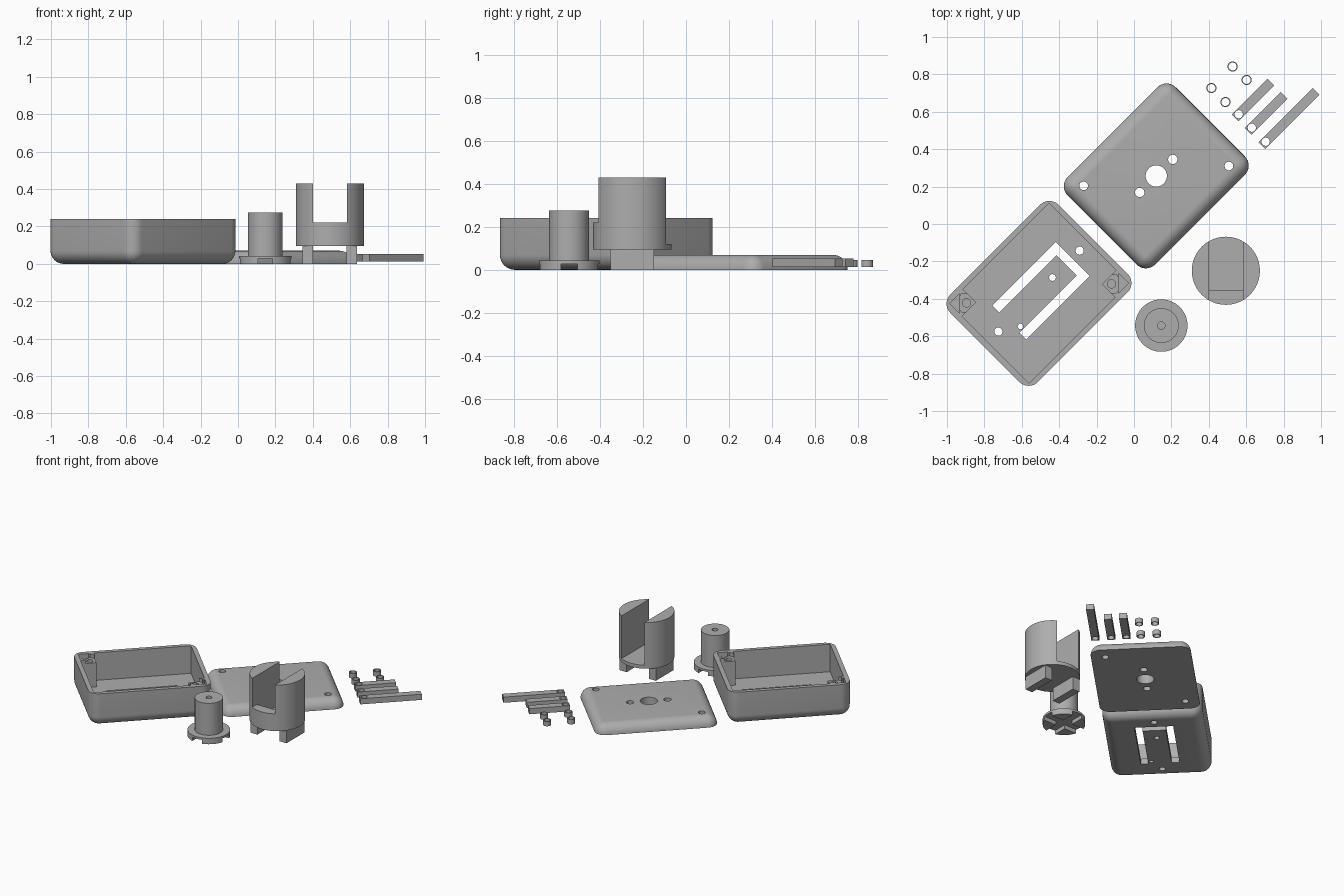
import bpy, bmesh, math
from mathutils import Matrix, Vector

if "Cube" in bpy.data.objects:
    bpy.data.objects.remove(bpy.data.objects["Cube"])

grey = bpy.data.materials.new("plain_grey")
grey.diffuse_color = (0.42, 0.42, 0.42, 1)
grey.use_nodes = True
grey.node_tree.nodes["Principled BSDF"].inputs["Base Color"].default_value = grey.diffuse_color


def finish(bm, name):
    bmesh.ops.remove_doubles(bm, verts=bm.verts, dist=1e-5)
    bmesh.ops.recalc_face_normals(bm, faces=bm.faces)
    me = bpy.data.meshes.new(name)
    bm.to_mesh(me)
    bm.free()
    me.materials.append(grey)
    ob = bpy.data.objects.new(name, me)
    bpy.context.collection.objects.link(ob)
    return ob


def loft(name, rings):
    """Skin a stack of equal-length point rings and cap both ends."""
    bm = bmesh.new()
    vs = [[bm.verts.new(p) for p in r] for r in rings]
    n = len(vs[0])
    for a, b in zip(vs, vs[1:]):
        for i in range(n):
            bm.faces.new((a[i], a[(i + 1) % n], b[(i + 1) % n], b[i]))
    bm.faces.new(vs[0][::-1])
    bm.faces.new(vs[-1])
    return finish(bm, name)


def prism(name, pts, z0, z1):
    return loft(name, [[(x, y, z) for x, y in pts] for z in (z0, z1)])


def block(name, x0, x1, y0, y1, z0, z1):
    return prism(name, [(x0, y0), (x1, y0), (x1, y1), (x0, y1)], z0, z1)


def cyl(name, x, y, r, z0, z1, n=48, turn=0.0):
    pts = [(x + r * math.cos(turn + math.tau * i / n),
            y + r * math.sin(turn + math.tau * i / n)) for i in range(n)]
    return prism(name, pts, z0, z1)


def boolean(ob, others, op='DIFFERENCE'):
    for c in others:
        bpy.context.view_layer.objects.active = ob
        m = ob.modifiers.new("bool", 'BOOLEAN')
        m.operation, m.solver, m.object = op, 'EXACT', c
        bpy.ops.object.modifier_apply(modifier=m.name)
        bpy.data.objects.remove(c)


def place(ob, x=0, y=0, turn=0):
    ob.data.transform(Matrix.Translation((x, y, 0)) @ Matrix.Rotation(math.radians(turn), 4, 'Z'))
    bpy.ops.object.select_all(action='DESELECT')
    ob.select_set(True)
    bpy.context.view_layer.objects.active = ob
    bpy.ops.object.shade_smooth_by_angle(angle=math.radians(30))


A, B, R = 0.409, 0.331, 0.07   # half length, half width, rounding


def ring(r, z):
    """Rounded rectangle whose corner arcs have radius r."""
    pts = []
    for k, (sx, sy) in enumerate([(1, 1), (-1, 1), (-1, -1), (1, -1)]):
        for i in range(9):
            t = math.radians(90 * k + 90 * i / 8)
            pts.append((sx * (A - R) + r * math.cos(t), sy * (B - R) + r * math.sin(t), z))
    return pts


steps = [math.radians(90 * i / 8) for i in range(9)]
rmin = 0.001

# Case: rounded underside, cavity leaving two corner bosses
case = loft("case", [ring(max(rmin, R * math.sin(t)), R - R * math.cos(t)) for t in steps]
            + [ring(R, 0.24)])
ca, cb, ba, bb = 0.378, 0.302, 0.272, 0.204
cuts = [prism("cavity", [(-ca, -cb), (ba, -cb), (ba, -bb), (ca, -bb),
                         (ca, cb), (-ba, cb), (-ba, bb), (-ca, bb)], 0.04, 0.3)]
for s in (-1, 1):
    x, y = s * 0.31, -s * 0.238
    cuts.append(cyl("nut_pocket", x, y, 0.055, 0.215, 0.3, 6, math.radians(-45)))
    cuts.append(cyl("screw_hole", x, y, 0.022, 0.1, 0.3, 24))
    tx, ty = s * 0.376, -s * 0.3
    cuts.append(prism("corner_slot", [(tx, ty), (tx - s * 0.076, ty), (tx, ty + s * 0.076)], 0.15, 0.3))
# Floor: U-shaped slot around a tongue, plus four small holes
cuts.append(prism("floor_slot", [(-0.222, -0.126), (0.258, -0.126), (0.258, 0.13), (-0.222, 0.13),
                                 (-0.222, 0.078), (0.21, 0.078), (0.21, -0.076), (-0.222, -0.076)],
                  -0.1, 0.1))
for x, y, r in [(0.315, 0.008, 0.022), (0.111, 0.009, 0.018),
                (-0.195, -0.055, 0.015), (-0.298, 0.009, 0.022)]:
    cuts.append(cyl("floor_hole", x, y, r, -0.1, 0.1, 24))
boolean(case, cuts)
place(case, -0.508, -0.371, 45)

# Lid: solid slab with rounded upper edge and five holes
lid = loft("lid", [ring(max(rmin, R * math.cos(t)), R * math.sin(t)) for t in steps])
boolean(lid, [cyl("hole", x, y, r, -0.1, 0.2, 32) for x, y, r in
              [(0, 0, 0.057), (-0.125, 0, 0.025), (0.125, 0, 0.025),
               (-0.312, 0.237, 0.023), (0.312, -0.237, 0.023)]])
place(lid, 0.119, 0.257, 45)

# Knob: flange with cross grooves underneath, stem with a blind hole
knob = cyl("knob", 0, 0, 0.14, 0, 0.043, 64)
boolean(knob, [cyl("stem", 0, 0, 0.093, 0.02, 0.275, 64)], 'UNION')
boolean(knob, [block("groove_x", -0.3, 0.3, -0.038, 0.038, -0.1, 0.028),
               block("groove_y", -0.038, 0.038, -0.3, 0.3, -0.1, 0.028),
               cyl("top_hole", 0, 0, 0.02, 0.2, 0.4, 24)])
place(knob, 0.146, -0.543)

# Fork: slotted cylinder with a front lip, standing on two feet
fork = cyl("fork", 0, 0, 0.182, 0.095, 0.43, 64)
boolean(fork, [block("upper_slot", -0.091, 0.091, -0.3, 0.3, 0.22, 0.6),
               block("lower_slot", -0.091, 0.091, -0.104, 0.3, 0.12, 0.5)])
place(fork, 0.491, -0.25)
for s, side in ((-1, "left"), (1, "right")):
    foot = block("fork_foot_" + side, s * 0.117 - 0.028, s * 0.117 + 0.028, -0.102, 0.102, 0, 0.096)
    place(foot, 0.491, -0.25)

# Three flat bars, each drilled near its lower end
for i, (x, y, length) in enumerate([(0.54, 0.567, 0.272), (0.61, 0.495, 0.272), (0.684, 0.42, 0.41)]):
    bar = block("bar_%d" % (i + 1), 0, length, -0.026, 0.026, 0.012, 0.053)
    boolean(bar, [cyl("hole", 0.028, 0, 0.022, -0.1, 0.1, 24)])
    place(bar, x, y, 45)

# Four spacer rings
for i, (x, y) in enumerate([(0.527, 0.842), (0.602, 0.77), (0.414, 0.727), (0.489, 0.652)]):
    spacer = cyl("spacer_%d" % (i + 1), 0, 0, 0.027, 0.012, 0.046, 32)
    boolean(spacer, [cyl("hole", 0, 0, 0.021, -0.1, 0.1, 32)])
    place(spacer, x, y)
